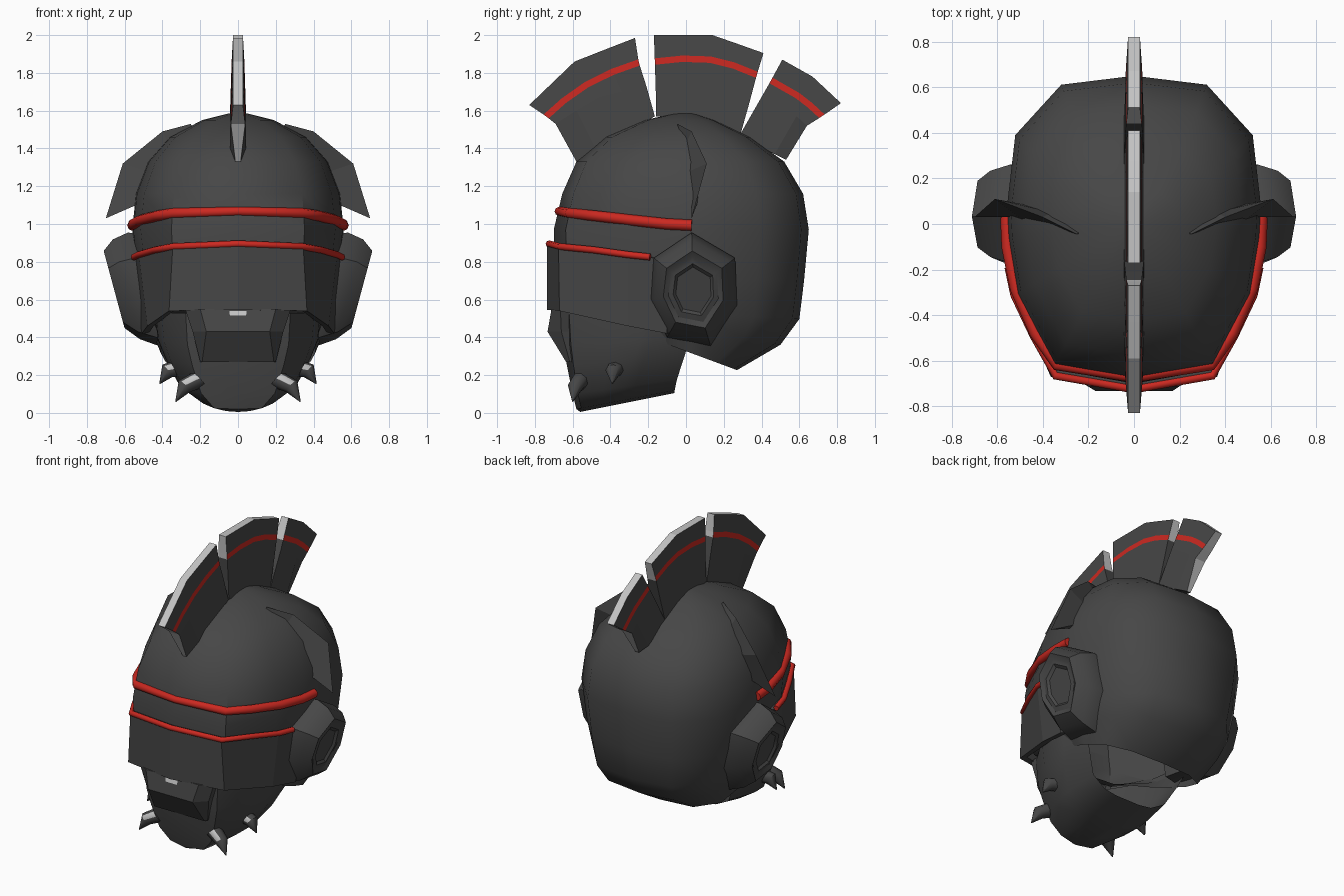
import bpy, bmesh, math
from mathutils import Vector

if "Cube" in bpy.data.objects:
    bpy.data.objects.remove(bpy.data.objects["Cube"])


def material(name, rgb):
    m = bpy.data.materials.new(name)
    m.diffuse_color = (*rgb, 1)
    m.use_nodes = True
    m.node_tree.nodes["Principled BSDF"].inputs["Base Color"].default_value = m.diffuse_color
    return m


DARK = material("charcoal", (0.062, 0.062, 0.062))
RED = material("red", (0.6, 0.022, 0.015))
LIGHT = material("light grey", (0.55, 0.55, 0.55))


def make(name, verts, faces, mats=(DARK,), rule=None, smooth=None):
    me = bpy.data.meshes.new(name)
    me.from_pydata([tuple(v) for v in verts], [], faces)
    bm = bmesh.new()
    bm.from_mesh(me)
    bmesh.ops.recalc_face_normals(bm, faces=bm.faces)
    bm.to_mesh(me)
    bm.free()
    for m in mats:
        me.materials.append(m)
    ob = bpy.data.objects.new(name, me)
    bpy.context.collection.objects.link(ob)
    if rule:
        for p in me.polygons:
            p.material_index = rule(p)
    if smooth:
        bpy.ops.object.select_all(action='DESELECT')
        ob.select_set(True)
        bpy.context.view_layer.objects.active = ob
        bpy.ops.object.shade_smooth_by_angle(angle=math.radians(smooth))
    return ob


def loft(name, rings, closed=True, first=True, last=True, **kw):
    n = len(rings[0])
    faces = []
    for r in range(len(rings) - 1):
        for i in range(n if closed else n - 1):
            a, b = r * n + i, r * n + (i + 1) % n
            faces.append((a, b, b + n, a + n))
    if first:
        faces.append(tuple(range(n)))
    if last:
        faces.append(tuple(range((len(rings) - 1) * n, len(rings) * n)))
    return make(name, [p for r in rings for p in r], faces, **kw)


# Horizontal head section, right half from back to front (unit size)
HALF = [(0, 1), (.57, .94), (.93, .6), (1, .08), (.99, -.08), (.92, -.45), (.63, -.91), (0, -1)]
PLAN = HALF + [(-x, y) for x, y in HALF[-2:0:-1]]


def section(z, w, yf, yb, c=0, tilt=0):
    pts = []
    for x, y in PLAN:
        py = c + y * ((yb - c) if y > 0 else (c - yf))
        pts.append((x * w, py, z + tilt * (py - yf)))
    return pts


# Skull shell, open at the neck
loft("skull", [section(*r) for r in (
    (.53, .41, -.55, .27, 0, -.37), (.54, .455, -.62, .5, 0, -.16), (.56, .49, -.66, .6, 0, -.05),
    (.70, .53, -.69, .625), (.97, .56, -.70, .65), (1.16, .54, -.655, .62),
    (1.33, .475, -.58, .52), (1.46, .36, -.43, .34), (1.55, .19, -.22, .15),
    (1.585, .05, -.06, .04))], first=False, smooth=50)

# Jaw: U-shaped shell, open at the back, closed under the chin
jaw = [section(*r) for r in (
    (.005, .1, -.56, .1, -.3, .2), (.02, .2, -.58, .1, -.3, .19), (.1, .31, -.60, .12, -.3, .14),
    (.25, .385, -.63, .16, -.25, .1), (.36, .425, -.65, .17, -.2, .06), (.53, .44, -.66, .17, -.2))]
loft("jaw", [r[2:13] for r in jaw], closed=False, last=False, smooth=45)

# Muzzle with side cheeks
loft("muzzle", [[(-a, -.6, z), (-a, ys, z), (-b, yf, z), (b, yf, z), (a, ys, z), (a, -.6, z)]
                for z, a, b, ys, yf in ((.55, .28, .2, -.665, -.712), (.43, .24, .168, -.66, -.733),
                                        (.27, .2, .19, -.615, -.635))])
make("nose_plate", [(-.045, -.728, .512), (.045, -.728, .512), (.045, -.719, .54), (-.045, -.719, .54)],
     [(0, 1, 2, 3)], mats=(LIGHT,))


# Visor: wraparound strip with thickness
def mirror_path(path):
    return [(-x, y, z) for x, y, z in path[:0:-1]] + path


top = mirror_path([(0, -.735, .90), (.345, -.675, .885), (.525, -.31, .84), (.55, -.1, .81)])
low = mirror_path([(0, -.735, .545), (.365, -.67, .54), (.48, -.31, .46), (.51, -.1, .42)])
inner = lambda pts: [(x * .93, y + .04, z) for x, y, z in pts]
loft("visor", [top, low, inner(low), inner(top), top], closed=False, first=False, last=False)


# Red bands around the visor, slightly thicker towards the ends
def band(name, path, radius, grow):
    pts = [Vector(p) for p in mirror_path(path)]
    rings = []
    for i, p in enumerate(pts):
        d = (pts[min(i + 1, len(pts) - 1)] - pts[max(i - 1, 0)]).normalized()
        u = d.cross(Vector((0, 0, 1))).normalized()
        v = u.cross(d)
        rad = radius + grow * abs(p.x)
        rings.append([p + rad * (u * math.cos(a * math.pi / 4) + v * math.sin(a * math.pi / 4))
                      for a in range(8)])
    loft(name, rings, mats=(RED,), smooth=50)


band("upper_band", [(0, -.672, 1.067), (.34, -.615, 1.057), (.43, -.48, 1.043),
                    (.515, -.285, 1.02), (.552, -.1, 1.0), (.557, .03, .993)], .024, .01)
band("lower_band", [(0, -.725, .895), (.345, -.665, .88), (.44, -.49, .863),
                    (.525, -.31, .838), (.55, -.19, .825)], .018, 0)

# Ear pads: stepped rings, leaning inwards at the bottom
EAR = [(.03, .955), (.26, .82), (.27, .57), (.13, .355), (-.1, .4), (-.195, .6), (-.17, .82)]
for s in (-1, 1):
    rings = []
    for x, k in ((.40, .95), (.50, 1), (.59, .88), (.655, .68), (.64, .57), (.645, .46), (.63, .4)):
        ring = []
        for y, z in EAR:
            y, z = .04 + (y - .04) * k, .65 + (z - .65) * k
            ring.append((s * (x + .27 * (z - .65)), y, z))
        rings.append(ring)
    loft("ear_pad", rings, smooth=35)

# Swept side fins, rooted in the skull
for s in (-1, 1):
    ridge = [(.25, -.045, 1.53), (.40, .03, 1.49), (.61, .11, 1.32), (.70, .03, 1.03)]
    fore = [(.23, -.04, 1.49), (.36, -.01, 1.41), (.49, .02, 1.28), (.54, .03, 1.1)]
    rear = [(.23, -.02, 1.49), (.36, .05, 1.41), (.48, .085, 1.28), (.54, .06, 1.11)]
    loft("side_fin", [[(s * x, y, z) for x, y, z in trio] for trio in zip(ridge, fore, rear)])


# Curved jaw spikes, pale on the upper front of the base
def spike(base, mid, tip, s):
    pts = [Vector((s * p[0], p[1], p[2])) for p in (base, mid, tip)]
    d = (pts[2] - pts[0]).normalized()
    u = d.cross(Vector((0, 1, 0))).normalized()
    v = u.cross(d)
    rings = [[p + r * (u * math.cos(a * math.pi / 4) + v * math.sin(a * math.pi / 4))
              for a in range(8)] for p, r in zip(pts, (.05, .042, .003))]
    split = pts[1].z
    loft("jaw_spike", rings, mats=(DARK, LIGHT), smooth=50,
         rule=lambda f: int(f.normal.y < -.45 and f.normal.z > -.1 and f.center.z > split))


for s in (-1, 1):
    spike((.21, -.555, .175), (.285, -.585, .14), (.33, -.60, .06), s)
    spike((.31, -.37, .235), (.375, -.385, .222), (.415, -.39, .155), s)

# Crest plates: rows of (y, z) for arc, stripe, middle and foot; thicker towards the head
CRESTS = [
    ("front_crest", 0,
     [(-.83, 1.63), (-.71, 1.745), (-.59, 1.86), (-.43, 1.923), (-.27, 1.985)],
     [(-.74, 1.57), (-.65, 1.65), (-.53, 1.735), (-.39, 1.805), (-.25, 1.855)],
     [(-.69, 1.53), (-.58, 1.60), (-.46, 1.67), (-.34, 1.70), (-.21, 1.73)],
     [(-.58, 1.33), (-.48, 1.40), (-.38, 1.46), (-.27, 1.51), (-.165, 1.57)]),
    ("middle_crest", None,
     [(-.17, 2.0), (-.01, 2.0), (.14, 2.0), (.275, 1.953), (.41, 1.905)],
     [(-.165, 1.86), (-.02, 1.875), (.13, 1.87), (.25, 1.84), (.375, 1.79)],
     [(-.16, 1.7), (-.03, 1.72), (.11, 1.72), (.22, 1.69), (.335, 1.64)],
     [(-.16, 1.57), (-.04, 1.56), (.07, 1.54), (.18, 1.5), (.29, 1.48)]),
    ("rear_crest", 4,
     [(.51, 1.87), (.59, 1.825), (.67, 1.78), (.745, 1.71), (.82, 1.64)],
     [(.45, 1.76), (.52, 1.72), (.59, 1.68), (.655, 1.63), (.72, 1.57)],
     [(.41, 1.69), (.47, 1.65), (.53, 1.61), (.585, 1.57), (.64, 1.52)],
     [(.29, 1.48), (.35, 1.44), (.41, 1.4), (.47, 1.37), (.53, 1.34)]),
]


def shift(row, target, dist):
    out = []
    for a, b in zip(row, target):
        d = (Vector(b) - Vector(a)).normalized() * dist
        out.append((a[0] + d.x, a[1] + d.y))
    return out


for name, tip, arc, stripe, middle, foot in CRESTS:
    rows = [arc, shift(stripe, arc, .017), shift(stripe, middle, .017), middle, foot]
    wide = [.026, .032, .034, .038, .043]
    n, verts, faces, colours = 5, [], [], []
    for s in (-1, 1):
        for r, row in enumerate(rows):
            for i, (y, z) in enumerate(row):
                verts.append((s * (.014 if r == 4 and i == tip else wide[r]), y, z))
    # Side faces, with the second strip red
    for side in (0, 25):
        for r in range(4):
            for i in range(4):
                a = side + r * n + i
                faces.append((a, a + 1, a + 1 + n, a + n))
                colours.append(1 if r == 1 else 0)
    # Pale outer rim; end faces are pale at the outer tip and near the rim
    for i in range(4):
        faces += [(i, i + 1, i + 26, i + 25), (20 + i, 21 + i, 46 + i, 45 + i)]
        colours += [2, 0]
    for r in range(4):
        for end in (0, 4):
            a = r * n + end
            faces.append((a, a + n, a + n + 25, a + 25))
            colours.append(2 if end == tip or r < 2 else 0)
    make(name, verts, faces, mats=(DARK, RED, LIGHT), rule=lambda f: colours[f.index])
